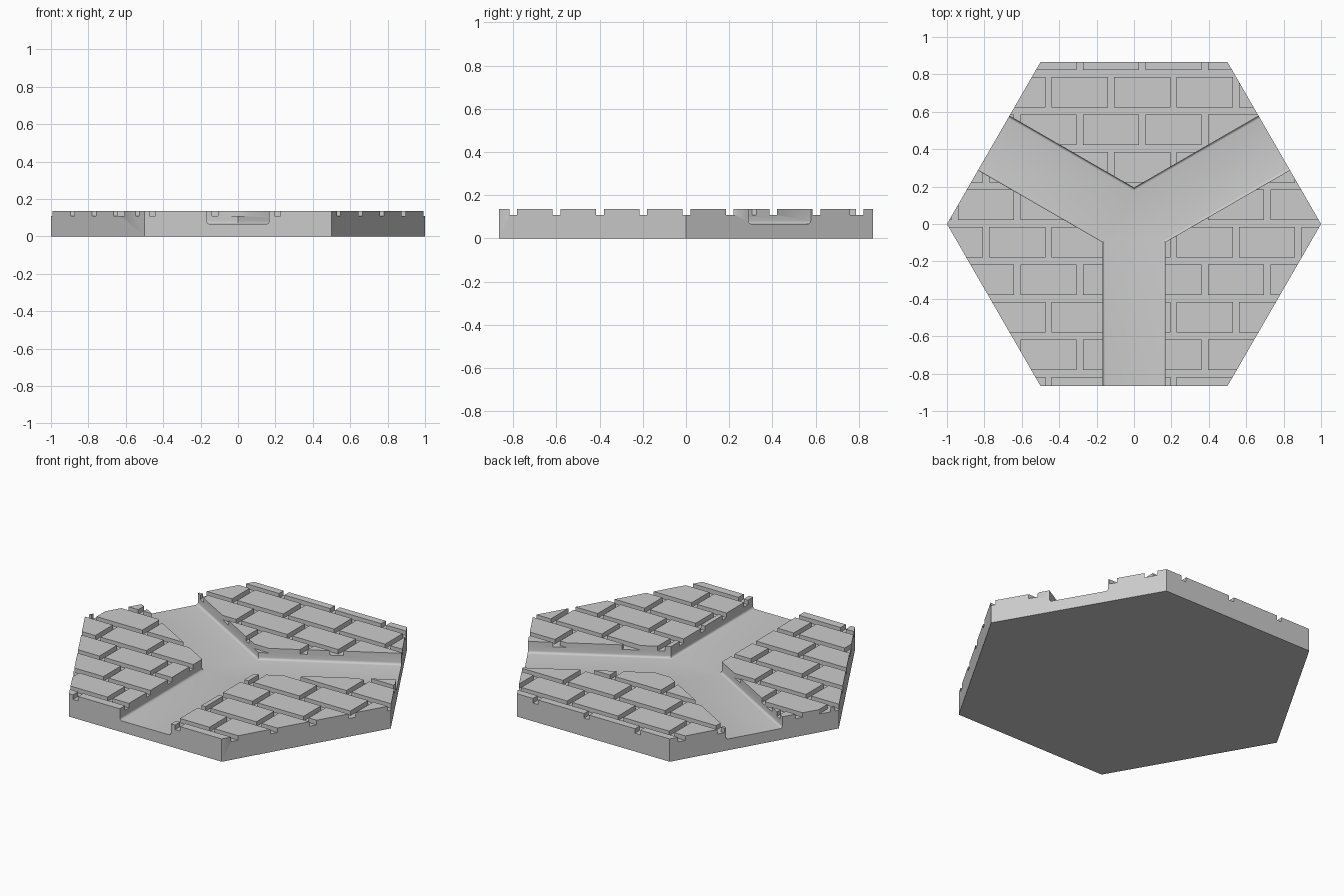
import bpy
import bmesh
from math import cos, sin, radians, sqrt
from mathutils import Matrix, Vector

if "Cube" in bpy.data.objects:
    bpy.data.objects.remove(bpy.data.objects["Cube"])

TOP, JOINT_FLOOR, ROAD_FLOOR = 0.135, 0.108, 0.067
ROAD_HALF = 0.167                # half width of each road arm
PITCH_X, PITCH_Y = 0.334, 0.2005  # brick spacing
JOINT = 0.036                    # gap between bricks
FIRST_X, FIRST_Y = -0.123, 0.0025  # centres of a reference gap

stone = bpy.data.materials.new("grey stone")
stone.use_nodes = True
GREY = (0.6, 0.6, 0.6, 1)
stone.diffuse_color = GREY
stone.node_tree.nodes["Principled BSDF"].inputs["Base Color"].default_value = GREY


def polar(radius, degrees):
    a = radians(degrees)
    return Vector((radius * cos(a), radius * sin(a), 0))


def add_prism(bm, outline, low, high):
    """Extrude a flat outline between two heights."""
    face = bm.faces.new([bm.verts.new((p.x, p.y, low)) for p in outline])
    new = bmesh.ops.extrude_face_region(bm, geom=[face])["geom"]
    verts = [g for g in new if isinstance(g, bmesh.types.BMVert)]
    bmesh.ops.translate(bm, verts=verts, vec=(0, 0, high - low))
    bmesh.ops.recalc_face_normals(bm, faces=bm.faces)


def add_bar(bm, x, y, width, depth):
    """Box that cuts a joint down to the joint floor."""
    size = Matrix.Diagonal((width, depth, 0.1, 1))
    place = Matrix.Translation((x, y, JOINT_FLOOR + 0.05))
    bmesh.ops.create_cube(bm, size=1, matrix=place @ size)


def finish(bm, name):
    mesh = bpy.data.meshes.new(name)
    bm.to_mesh(mesh)
    bm.free()
    mesh.materials.append(stone)
    obj = bpy.data.objects.new(name, mesh)
    bpy.context.collection.objects.link(obj)
    return obj


# Hexagonal slab
bm = bmesh.new()
add_prism(bm, [polar(1, 60 * i) for i in range(6)], 0, TOP)
tile = finish(bm, "paved_hexagon_tile")

# Three-armed road cutter with softly rounded floor edges
bm = bmesh.new()
outline = []
for arm in (-90, 30, 150):
    along, side = polar(1.3, arm), polar(ROAD_HALF, arm + 90)
    outline += [along - side, along + side,
                polar(ROAD_HALF * 2 / sqrt(3), arm + 60)]
add_prism(bm, outline, ROAD_FLOOR, 0.3)
floor_edges = [e for e in bm.edges
               if all(v.co.z < ROAD_FLOOR + 0.001 for v in e.verts)]
bmesh.ops.bevel(bm, geom=floor_edges, offset=0.014, segments=4,
                profile=0.5, affect='EDGES')
road_cutter = finish(bm, "road_cutter")

# Running-bond joints: long rows and staggered cross joints
bm = bmesh.new()
for row in range(-5, 6):
    y = FIRST_Y + row * PITCH_Y
    add_bar(bm, 0, y, 2.4, JOINT)
    shift = 0 if row % 2 else PITCH_X / 2
    for col in range(-4, 5):
        add_bar(bm, FIRST_X + shift + col * PITCH_X, y + PITCH_Y / 2,
                JOINT - 0.002, PITCH_Y - JOINT / 2)
joint_cutter = finish(bm, "joint_cutter")

# Carve the slab, then discard the cutters
bpy.context.view_layer.objects.active = tile
tile.select_set(True)
for cutter in (joint_cutter, road_cutter):
    cutter.hide_render = True
    cut = tile.modifiers.new("carve", 'BOOLEAN')
    cut.operation = 'DIFFERENCE'
    cut.solver = 'EXACT'
    cut.use_self = True
    cut.object = cutter
    bpy.ops.object.modifier_apply(modifier=cut.name)
    bpy.data.objects.remove(cutter)

for other in bpy.context.selected_objects:
    other.select_set(other == tile)
bpy.ops.object.shade_smooth_by_angle(angle=radians(30))
